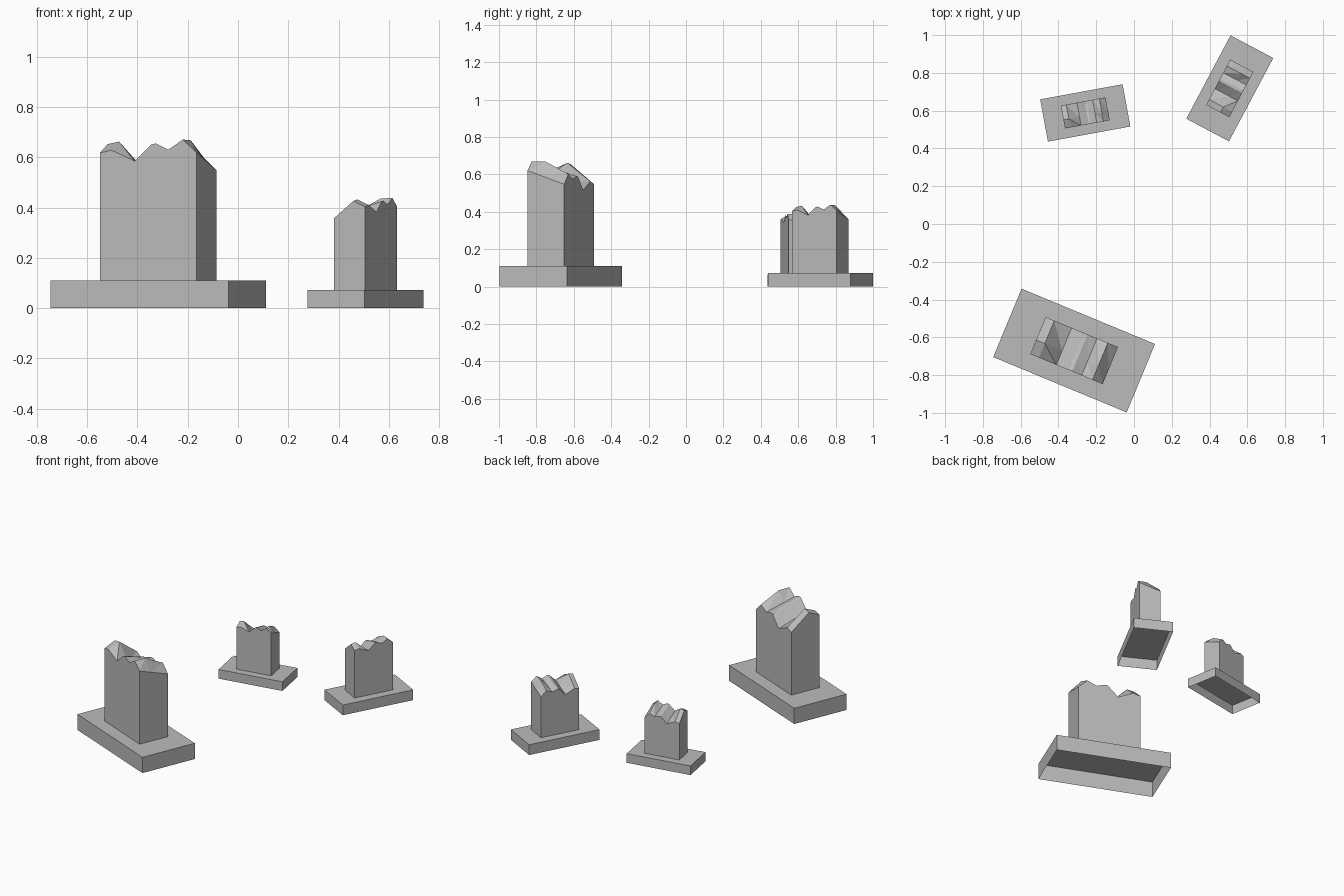
import bpy, bmesh, math
from mathutils import Matrix

cube = bpy.data.objects.get("Cube")
if cube:
    bpy.data.objects.remove(cube, do_unlink=True)

stone = bpy.data.materials.new("grey_stone")
stone.use_nodes = True
GREY = (0.5, 0.5, 0.5, 1)
stone.diffuse_color = GREY
stone.node_tree.nodes["Principled BSDF"].inputs["Base Color"].default_value = GREY

BASE_L, BASE_W, BASE_H = 0.765, 0.392, 0.11
SLAB_L, SLAB_W = 0.415, 0.212
RIDGE = 0.38   # depth of the ridge line behind the front edge

# Broken crown: position along the slab, front height, back height, ridge height
CROWN = [
    (0.00, 0.617, 0.548, 0.652),
    (0.12, 0.628, 0.562, 0.662),
    (0.36, 0.585, 0.515, None),
    (0.53, 0.650, 0.588, None),
    (0.58, 0.655, 0.590, None),
    (0.71, 0.630, 0.573, None),
    (0.86, 0.670, 0.602, 0.668),
    (1.00, 0.620, 0.547, None),
]


def finish(name, bm, place):
    bmesh.ops.recalc_face_normals(bm, faces=bm.faces)
    mesh = bpy.data.meshes.new(name)
    bm.to_mesh(mesh)
    bm.free()
    mesh.materials.append(stone)
    obj = bpy.data.objects.new(name, mesh)
    obj.matrix_world = place
    bpy.context.collection.objects.link(obj)


def make_plinth(name, place):
    # Shallow block, open underneath
    bm = bmesh.new()
    bmesh.ops.create_cube(bm, size=1)
    bmesh.ops.scale(bm, vec=(BASE_L, BASE_W, BASE_H), verts=bm.verts)
    bmesh.ops.translate(bm, vec=(0, 0, BASE_H / 2), verts=bm.verts)
    bottom = [f for f in bm.faces if f.normal.z < -0.5]
    bmesh.ops.delete(bm, geom=bottom, context='FACES_ONLY')
    finish(name, bm, place)


def make_slab(name, place):
    bm = bmesh.new()
    rows = []
    for u, front, back, ridge in CROWN:
        if ridge is None:
            ridge = front + (back - front) * RIDGE
        x = (u - 0.5) * SLAB_L
        rows.append([bm.verts.new((x, (t - 0.5) * SLAB_W, z)) for t, z in
                     ((0, front), (RIDGE, ridge), (1, back))])
    # Jagged top, split along the diagonals
    for a, b in zip(rows, rows[1:]):
        for i in range(2):
            bm.faces.new((a[i], b[i], a[i + 1]))
            bm.faces.new((b[i], b[i + 1], a[i + 1]))
    # Upright sides
    foot = [bm.verts.new((sx * SLAB_L / 2, sy * SLAB_W / 2, BASE_H))
            for sx, sy in ((-1, -1), (1, -1), (1, 1), (-1, 1))]
    first, last = rows[0], rows[-1]
    bm.faces.new([foot[0], foot[1]] + [r[0] for r in reversed(rows)])
    bm.faces.new([foot[1], foot[2]] + last[::-1])
    bm.faces.new([foot[2], foot[3]] + [r[2] for r in rows])
    bm.faces.new([foot[3], foot[0]] + first)
    finish(name, bm, place)


# Three broken gravestones: name, x, y, turn in degrees, size
for label, x, y, turn, size in (
    ("large", -0.317, -0.670, -22.5, 1.0),
    ("small", -0.258, 0.588, 10.4, 0.58),
    ("medium", 0.507, 0.718, 62, 0.653),
):
    place = (Matrix.Translation((x, y, 0))
             @ Matrix.Rotation(math.radians(turn), 4, 'Z')
             @ Matrix.Scale(size, 4))
    make_plinth(label + "_plinth", place)
    make_slab(label + "_broken_slab", place)
